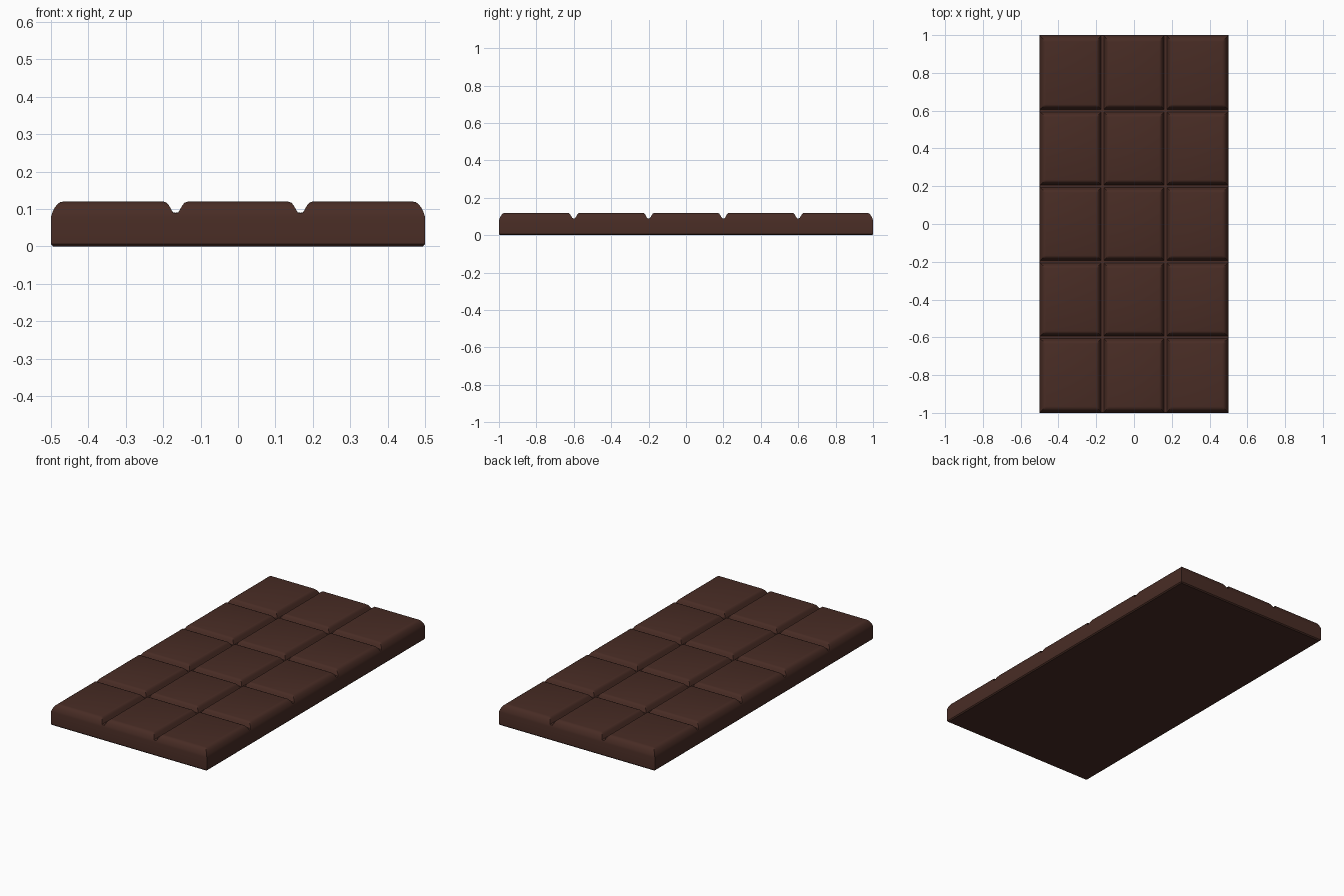
import bpy, bmesh

if "Cube" in bpy.data.objects:
    bpy.data.objects.remove(bpy.data.objects["Cube"])

TOP = 0.12
# groove cross-section: distance from groove centre -> height
GROOVE = [(0.0, 0.09), (0.007, 0.091), (0.013, 0.101), (0.018, 0.110), (0.024, 0.117), (0.033, TOP)]
# outer rim cross-section: distance in from the side wall -> height
RIM = [(0.0, 0.078), (0.003, 0.089), (0.009, 0.102), (0.016, 0.112), (0.024, 0.118), (0.034, TOP)]


def section(half, grooves):
    """Height profile across the bar: list of (position, height)."""
    pts = []
    for d, z in RIM:
        pts += [(-half + d, z), (half - d, z)]
    for c in grooves:
        for d, z in GROOVE:
            pts.append((c + d, z))
            if d:
                pts.append((c - d, z))
    return sorted(pts)


xs = section(0.5, [-1 / 6, 1 / 6])
ys = section(1.0, [-0.6, -0.2, 0.2, 0.6])
bm = bmesh.new()

# moulded top: the lower of the two crossing profiles
grid = [[bm.verts.new((x, y, min(zx, zy))) for y, zy in ys] for x, zx in xs]
nx, ny = len(xs), len(ys)
for i in range(nx - 1):
    for j in range(ny - 1):
        q = [grid[i][j], grid[i + 1][j], grid[i + 1][j + 1], grid[i][j + 1]]
        # split along the diagonal that keeps the crossing crisp
        z = [v.co.z for v in q]
        k = 0 if z[0] + z[2] > z[1] + z[3] else 1
        if abs(z[0] + z[2] - z[1] - z[3]) < 1e-6:
            bm.faces.new(q)
        else:
            bm.faces.new([q[k], q[k + 1], q[k + 2]])
            bm.faces.new([q[k], q[k + 2], q[(k + 3) % 4]])

# side walls, small bottom chamfer and flat underside
rim = ([grid[i][0] for i in range(nx)] + [grid[-1][j] for j in range(1, ny)]
       + [grid[i][-1] for i in range(nx - 2, -1, -1)] + [grid[0][j] for j in range(ny - 2, 0, -1)])
b = 0.006
low = [bm.verts.new((v.co.x, v.co.y, b)) for v in rim]
base = [bm.verts.new((v.co.x * (0.5 - b) / 0.5, v.co.y * (1 - b), 0)) for v in rim]
for upper, lower in ((rim, low), (low, base)):
    for i in range(len(rim)):
        n = (i + 1) % len(rim)
        bm.faces.new([upper[i], lower[i], lower[n], upper[n]])
bm.faces.new(base[::-1])
bmesh.ops.recalc_face_normals(bm, faces=bm.faces[:])

mesh = bpy.data.meshes.new("chocolate_bar")
bm.to_mesh(mesh)
bm.free()
bar = bpy.data.objects.new("chocolate_bar", mesh)
bpy.context.collection.objects.link(bar)

# single dark chocolate colour
mat = bpy.data.materials.new("dark_chocolate")
mat.diffuse_color = (0.065, 0.025, 0.018, 1)
mat.use_nodes = True
mat.node_tree.nodes["Principled BSDF"].inputs["Base Color"].default_value = mat.diffuse_color
mesh.materials.append(mat)

bpy.context.view_layer.objects.active = bar
bar.select_set(True)
bpy.ops.object.shade_smooth_by_angle(angle=0.6)
